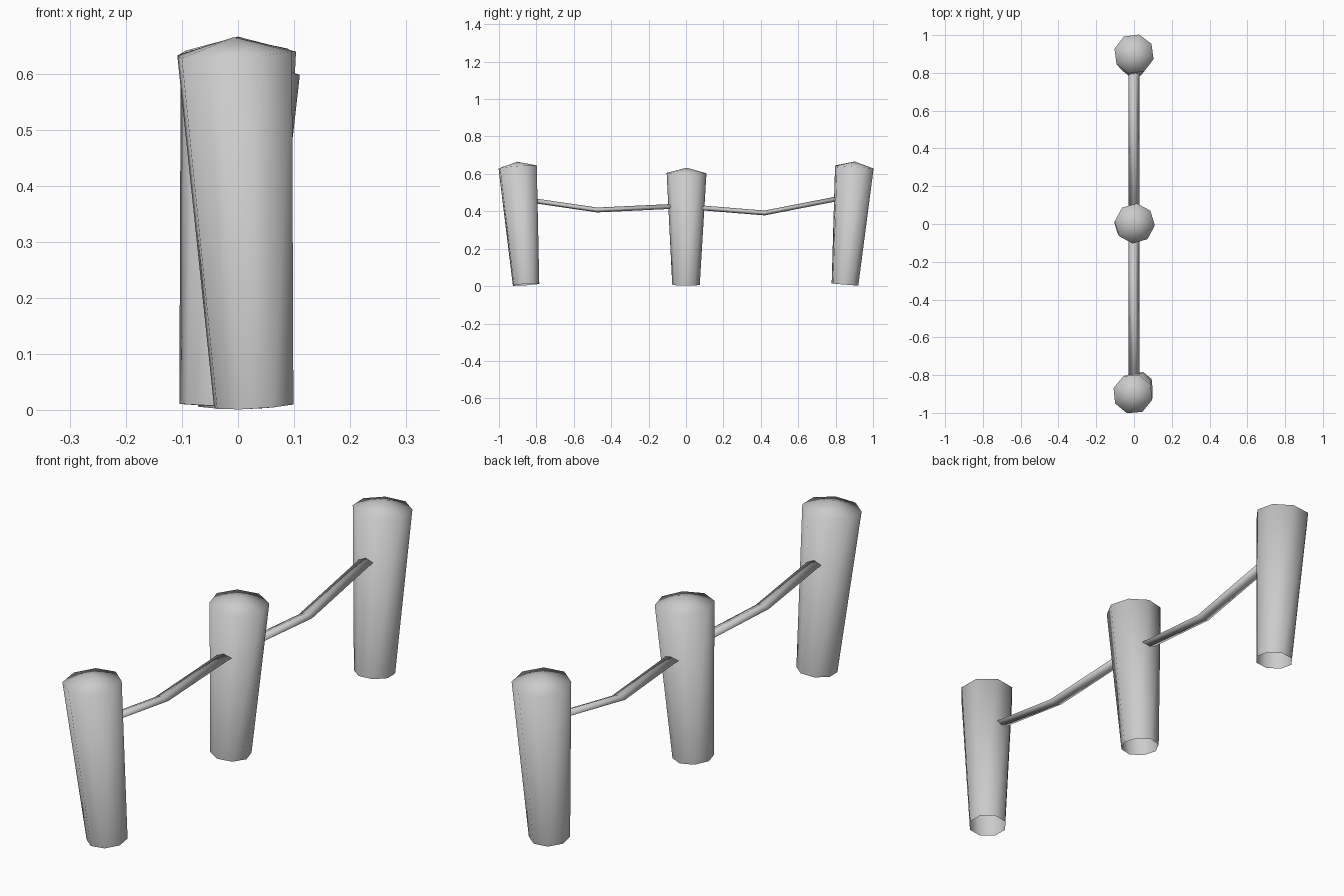
import bpy, bmesh
from math import cos, sin, radians, tau
from mathutils import Vector, Quaternion

cube = bpy.data.objects.get("Cube")
if cube:
    bpy.data.objects.remove(cube, do_unlink=True)

grey = bpy.data.materials.new("plain_grey")
grey.use_nodes = True
colour = (0.6, 0.6, 0.6, 1)
grey.diffuse_color = colour
for node in grey.node_tree.nodes:
    if node.type == 'BSDF_PRINCIPLED':
        node.inputs["Base Color"].default_value = colour


def finish(name, bm):
    bmesh.ops.recalc_face_normals(bm, faces=bm.faces)
    for f in bm.faces:
        f.smooth = True
    mesh = bpy.data.meshes.new(name)
    bm.to_mesh(mesh)
    bm.free()
    mesh.materials.append(grey)
    bpy.context.collection.objects.link(bpy.data.objects.new(name, mesh))


def bridge(bm, a, b):
    n = len(a)
    for i in range(n):
        j = (i + 1) % n
        bm.faces.new((a[i], a[j], b[j], b[i]))


def post(name, bottom, top, turn):
    """Leaning eight-sided post, open below, with a low pointed cap."""
    bm = bmesh.new()
    bottom, top = Vector(bottom), Vector(top)
    axis = (top - bottom).normalized()
    lean = Vector((0, 0, 1)).rotation_difference(axis)

    def ring(centre, radius):
        angles = [radians(turn) + tau * i / 8 for i in range(8)]
        return [bm.verts.new(centre + lean @ Vector((radius * cos(a), radius * sin(a), 0)))
                for a in angles]

    foot, shoulder = ring(bottom, 0.074), ring(top, 0.107)
    bridge(bm, foot, shoulder)
    apex = bm.verts.new(top + axis * 0.029)
    for i in range(8):
        bm.faces.new((shoulder[i], shoulder[(i + 1) % 8], apex))
    finish(name, bm)


def rail(name, path):
    """Flat diamond-section bar sagging between two posts."""
    bm = bmesh.new()
    w, h = 0.029, 0.013
    rings = [[bm.verts.new((x, y, z + dz)) for x, dz in ((w, 0), (0, h), (-w, 0), (0, -h))]
             for y, z in path]
    for a, b in zip(rings, rings[1:]):
        bridge(bm, a, b)
    bm.faces.new(rings[0])
    bm.faces.new(rings[-1])
    finish(name, bm)


# Posts
post("front_post", (0.028, -0.855, 0.008), (-0.006, -0.90, 0.636), 28)
post("middle_post", (-0.031, 0, 0.007), (0.004, 0.003, 0.604), -6)
post("back_post", (0, 0.85, 0.008), (0, 0.90, 0.637), 30)

# Rails
rail("front_rail", [(-0.83, 0.459), (-0.475, 0.407), (-0.05, 0.427)])
rail("back_rail", [(0.05, 0.421), (0.42, 0.391), (0.83, 0.471)])
